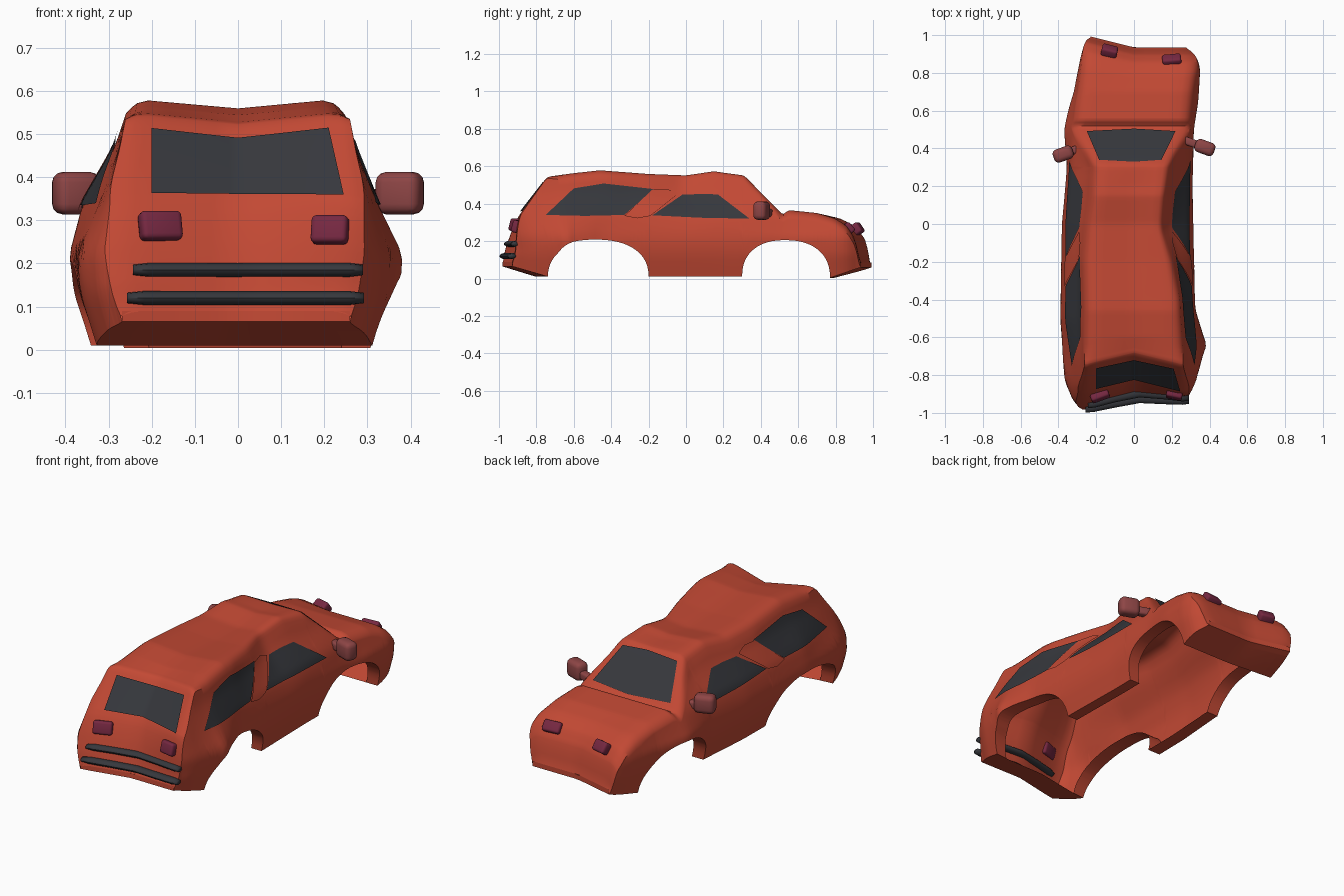
import bpy, bmesh, math
from mathutils import Matrix, Vector

if "Cube" in bpy.data.objects:
    bpy.data.objects.remove(bpy.data.objects["Cube"])


def material(name, rgb):
    m = bpy.data.materials.new(name)
    m.diffuse_color = (*rgb, 1)
    m.use_nodes = True
    m.node_tree.nodes["Principled BSDF"].inputs["Base Color"].default_value = m.diffuse_color
    return m


RED = material("red_paint", (.54, .066, .034))
DARK = material("dark_glass", (.037, .039, .046))
LAMP = material("lamp_maroon", (.18, .021, .053))
MIRROR = material("mirror_rose", (.27, .06, .06))


def clamp(v):
    return max(0, min(1, v))


def lerp_table(tab, v):
    if v <= tab[0][0]:
        return tab[0][1]
    for (a, p), (b, q) in zip(tab, tab[1:]):
        if v <= b:
            return p + (q - p) * (v - a) / (b - a)
    return tab[-1][1]


def soft(tab, v, r=.03):
    return sum(lerp_table(tab, v + d * r) for d in (-1, -.5, 0, .5, 1)) / 5


# body profiles along y: lower edge, wheel arches (centre, radius), top line, roof dip
TAIL, NOSE = -.955, .935
LOWER = [(TAIL, .065), (-.77, .01), (.3, .01), (.77, .004), (NOSE, .06)]
ARCHES = [(-.485, .285), (.535, .235)]
TOP = [(TAIL, .07), (-.922, .25), (-.893, .34), (-.745, .55), (-.6, .568), (-.46, .583),
       (-.2, .563), (0, .555), (.15, .577), (.31, .552), (.52, .338), (.545, .366), (.7, .35),
       (.8, .32), (.86, .28), (.905, .21), (NOSE, .07)]
DIP = [(-.9, 0), (-.75, .025), (.2, .018), (.35, 0)]
# half widths per side: widest line, belt line, roof line
WIDE = {-1: [(TAIL, .28), (-.92, .32), (-.8, .37), (-.5, .392), (0, .384), (.3, .357), (.5, .372),
             (.6, .35), (.7, .32), (.85, .28), (NOSE, .245)],
        1: [(TAIL, .275), (-.87, .325), (-.65, .388), (-.45, .325), (.2, .312), (.5, .318),
            (.65, .342), (.83, .353), (.9, .325), (NOSE, .29)]}
BELT = {-1: [(TAIL, .26), (-.87, .305), (-.5, .36), (0, .355), (.5, .32), (.65, .3), (NOSE, .24)],
        1: [(TAIL, .26), (-.87, .3), (-.65, .325), (-.4, .305), (0, .285), (.45, .29), (.83, .31),
            (NOSE, .27)]}
ROOF = {-1: [(-.75, .255), (-.2, .255), (0, .235), (.3, .2), (.5, .23)],
        1: [(-.75, .255), (-.4, .24), (-.2, .195), (-.02, .132), (.15, .16), (.3, .175), (.5, .2)]}


def width(y, z, s):
    w, b, r = (soft(t[s], y) for t in (WIDE, BELT, ROOF))
    return soft([(0, .87 * w), (.13, .98 * w), (.22, w), (.34, b),
                 (.46, .33 * b + .67 * r), (.56, r)], z, .02)


def heights(y):
    zb, zt = lerp_table(LOWER, y), soft(TOP, y, .012)
    for c, r in ARCHES:
        zb += .198 * (1 - min(1, abs(y - c) / r) ** 2.3) ** .435
    zt = max(zt, zb + .006)
    drop = .035 - .023 * clamp((-.65 - y) / .1)
    return zb, max(zb + .003, zt - drop), zt


def top_point(y, r, s):
    """Point on the upper surface, r from 0 at the centre to 1 at the edge."""
    zb, ze, zt = heights(y)
    z = zt - (zt - ze) * clamp((r - .8) / .2) ** 2 - lerp_table(DIP, y) * (1 - r)
    return warp(s * r * width(y, ze, s), y, z)


def warp(x, y, z):
    """Creased tail and skewed ends."""
    rear, nose = clamp((-.6 - y) / .12), clamp((y - .7) / .2)
    dent = (.02 + .04 * clamp(z / .34)) * (1 - clamp(abs(x) / .25))
    skew = .1 * x * clamp((.35 - z) / .2)
    return Vector((x, y + rear * (dent + skew) + nose * .25 * max(0, -x), z))


def finish(name, bm, mat, angle=35):
    bmesh.ops.recalc_face_normals(bm, faces=bm.faces)
    me = bpy.data.meshes.new(name)
    bm.to_mesh(me)
    bm.free()
    me.materials.append(mat)
    ob = bpy.data.objects.new(name, me)
    bpy.context.collection.objects.link(ob)
    bpy.ops.object.select_all(action='DESELECT')
    ob.select_set(True)
    bpy.context.view_layer.objects.active = ob
    bpy.ops.object.shade_smooth_by_angle(angle=math.radians(angle))
    return ob


def grid(name, rows, mat):
    bm = bmesh.new()
    vs = [[bm.verts.new(p) for p in row] for row in rows]
    for a, b in zip(vs, vs[1:]):
        for i in range(len(a) - 1):
            bm.faces.new((a[i], a[i + 1], b[i + 1], b[i]))
    return finish(name, bm, mat)


# body shell lofted from cross sections, with an inward lip along the lower edge
def half_section(y, s):
    zb, ze, zt = heights(y)
    pts = [warp(s * width(y, zb, s) * .78, y, zb)]
    for i in range(13):
        z = zb + (ze - zb) * i / 12
        pts.append(warp(s * width(y, z, s), y, z))
    return pts + [top_point(y, r, s) for r in (.95, .9, .8, .6, .4, .2, 0)]


stations = {round(-.94 + .02 * i, 3) for i in range(94)} | {TAIL, NOSE}
stations |= {round(TAIL + .006 * i, 3) for i in range(18)}
stations |= {round(NOSE - .006 * i, 3) for i in range(16)}
stations |= {y for y, _ in LOWER + TOP}
for c, r in ARCHES:
    stations |= {round(c - r * math.cos(math.pi * i / 28), 4) for i in range(29)}
stations = sorted(stations)
grid("body_shell", [half_section(y, -1) + half_section(y, 1)[-2::-1] for y in stations], RED)


# closed underside below the tail and the nose
def pan(name, ys):
    rows = []
    for y in ys:
        zb = heights(y)[0]
        l, r = -width(y, zb, -1) * .79, width(y, zb, 1) * .79
        rows.append([warp(l + (r - l) * i / 12, y, zb) for i in range(13)])
    return rows


def end_cap(y):
    """Joins the lip to the last, very low section."""
    zb, ze, zt = heights(y)
    l, r = -width(y, zb, -1), width(y, zb, 1)
    xs = [l + (r - l) * i / 12 for i in range(13)]
    return [[warp(x, y, z) for x in xs] for z in (zb, zt)]


grid("tail_underside", pan("tail", [y for y in stations if y <= -.77]), RED)
grid("nose_underside", pan("nose", [y for y in stations if y >= .77]), RED)
grid("tail_lip", end_cap(TAIL), RED)
grid("nose_lip", end_cap(NOSE), RED)


# thin plates that follow the body
def along(pts, u):
    t = u * (len(pts) - 1)
    i = min(int(t), len(pts) - 2)
    a, b = pts[i], pts[i + 1]
    return [p + (q - p) * (t - i) for p, q in zip(a, b)]


def plate(name, mat, low, high, place, n=20, m=10):
    rows = []
    for j in range(m + 1):
        row = []
        for i in range(n + 1):
            a, b = along(low, i / n), along(high, i / n)
            row.append(place(*[p + (q - p) * j / m for p, q in zip(a, b)]))
        rows.append(row)
    grid(name, rows, mat)


for s, side in ((-1, "left"), (1, "right")):
    def on_side(y, z, s=s, lift=.006):
        return warp(s * (width(y, z, s) + lift), y, z)

    plate("rear_window_" + side, DARK, [(-.75, .34), (-.54, .335), (-.33, .34)],
          [(-.6, .482), (-.44, .508), (-.17, .478)], on_side)
    plate("front_window_" + side, DARK, [(-.18, .338), (.08, .325), (.34, .32)],
          [(-.02, .448), (.08, .452), (.17, .45)], on_side)
    plate("door_pillar_" + side, RED, [(-.33, .335), (-.26, .322), (-.19, .335)],
          [(-.18, .475), (-.1, .478), (-.04, .455)],
          lambda y, z: on_side(y, z, lift=.009))


def on_top(dy, dz):
    def place(x, y):
        s = 1 if x > 0 else -1
        ze = heights(y)[1]
        return top_point(y, abs(x) / width(y, ze, s), s) + Vector((0, dy, dz))
    return place


plate("windshield", DARK, [(-.25, .487), (0, .5), (.22, .487)],
      [(-.185, .335), (0, .325), (.145, .335)], on_top(.005, .005))
plate("tail_window", DARK, [(-.2, -.879), (0, -.879), (.245, -.882)],
      [(-.2, -.77), (0, -.775), (.21, -.77)], on_top(-.006, .005))


# rounded blocks for lamps and mirrors
def block(name, mat, loc, size, rot=(0, 0, 0), bevel=.012):
    bm = bmesh.new()
    bmesh.ops.create_cube(bm, size=1)
    bmesh.ops.scale(bm, vec=size, verts=bm.verts)
    bmesh.ops.bevel(bm, geom=bm.edges[:], offset=bevel, segments=3, profile=.5, affect='EDGES')
    turn = Matrix.Rotation(math.radians(rot[2]), 4, 'Z') @ Matrix.Rotation(math.radians(rot[0]), 4, 'X')
    bm.transform(Matrix.Translation(loc) @ turn)
    return finish(name, bm, mat, 50)


block("tail_lamp_left", LAMP, (-.18, -.912, .287), (.1, .04, .068), (-15, 0, 20))
block("tail_lamp_right", LAMP, (.213, -.905, .278), (.086, .04, .066), (-15, 0, -12))
block("head_lamp_left", LAMP, (-.13, .915, .265), (.085, .05, .06), (35, 0, -14))
block("head_lamp_right", LAMP, (.2, .868, .268), (.1, .045, .06), (40, 0, 5))
for s, y, side in ((-1, .37, "left"), (1, .405, "right")):
    block("mirror_" + side, MIRROR, (s * .375, y, .363), (.108, .072, .098), (0, 0, -s * 20), .024)
    block("mirror_stem_" + side, MIRROR, (s * .3, y + .027, .35), (.1, .042, .045), (0, 0, -s * 20))


# tail bumper bars swept across the creased tail
def bar(name, z, path, depth=.026, half=.016):
    rows = []
    for i in range(17):
        x, y = along(path, i / 16)
        k = .75 if i in (0, 16) else 1
        rows.append([(x, y + depth * k * math.cos(a), z + half * k * math.sin(a))
                     for a in (math.tau * j / 12 for j in range(13))])
    ob = grid(name, rows, DARK)
    bm = bmesh.new()
    bm.from_mesh(ob.data)
    bmesh.ops.remove_doubles(bm, verts=bm.verts, dist=.0005)
    bmesh.ops.holes_fill(bm, edges=[e for e in bm.edges if e.is_boundary])
    bmesh.ops.recalc_face_normals(bm, faces=bm.faces)
    bm.to_mesh(ob.data)
    bm.free()


bar("bumper_bar_upper", .185, [(-.243, -.955), (-.1, -.918), (.03, -.892), (.16, -.902), (.29, -.917)])
bar("bumper_bar_lower", .12, [(-.257, -.978), (-.1, -.946), (.03, -.922), (.16, -.928), (.292, -.932)])
